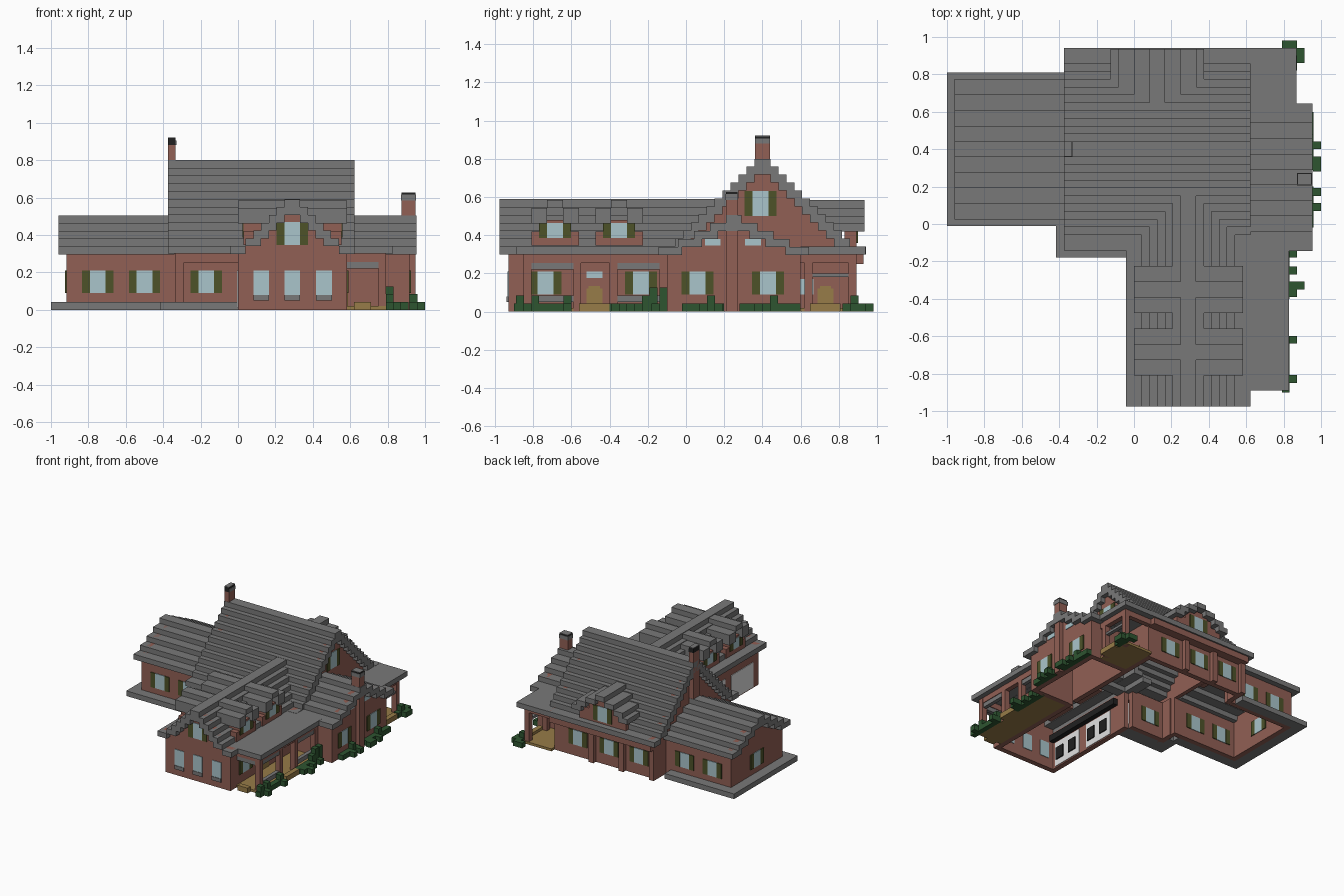
import bpy, bmesh
from mathutils import Matrix, Vector

if "Cube" in bpy.data.objects:
    bpy.data.objects.remove(bpy.data.objects["Cube"])
U = 1 / 24  # one block


def material(name, r, g, b):
    m = bpy.data.materials.new(name)
    m.use_nodes = True
    m.diffuse_color = (r, g, b, 1)
    bsdf = m.node_tree.nodes["Principled BSDF"]
    bsdf.inputs["Base Color"].default_value = (r, g, b, 1)
    bsdf.inputs["Roughness"].default_value = 0.9
    return m


SLATE = material("slate grey", .19, .19, .19)
BRICK = material("red brick", .285, .115, .09)
GLASS = material("pale glass", .40, .56, .60)
OLIVE = material("olive shutter", .075, .085, .022)
WOOD = material("tan wood", .31, .20, .065)
LEAF = material("leaf green", .027, .09, .03)
BLACK = material("soot black", .015, .015, .015)
WHITE = material("white panel", .75, .75, .75)


def part(name, mat, boxes):
    """One object made of boxes given as x0, x1, y0, y1, z0, z1."""
    bm = bmesh.new()
    for x0, x1, y0, y1, z0, z1 in boxes:
        mid = Vector((x0 + x1, y0 + y1, z0 + z1)) / 2
        size = Matrix.Diagonal((x1 - x0, y1 - y0, z1 - z0, 1))
        bmesh.ops.create_cube(bm, size=1, matrix=Matrix.Translation(mid) @ size)
    mesh = bpy.data.meshes.new(name)
    bm.to_mesh(mesh)
    bm.free()
    mesh.materials.append(mat)
    ob = bpy.data.objects.new(name, mesh)
    bpy.context.collection.objects.link(ob)


def ring(x0, x1, y0, y1, z0, z1, t=U, open_sides=""):
    """Four walls of a room, leaving out the named sides (w, e, s, n)."""
    walls = {"s": (x0, x1, y0, y0 + t, z0, z1), "n": (x0, x1, y1 - t, y1, z0, z1),
             "w": (x0, x0 + t, y0 + t, y1 - t, z0, z1),
             "e": (x1 - t, x1, y0 + t, y1 - t, z0, z1)}
    return [b for k, b in walls.items() if k not in open_sides]


def lay(axis, a0, a1, c0, c1, z0, z1):
    """Box with a along the ridge axis and c across it."""
    return (a0, a1, c0, c1, z0, z1) if axis == "x" else (c0, c1, a0, a1, z0, z1)


def gable_roof(name, axis, a0, a1, mid, top, halves, strip):
    """Hollow stepped roof, courses listed from the ridge down."""
    boxes = []
    for i, h in enumerate(halves):
        z1 = top - i * U
        if h <= strip:
            boxes.append(lay(axis, a0, a1, mid - h, mid + h, z1 - U, z1))
        else:
            boxes.append(lay(axis, a0, a1, mid - h, mid - h + strip, z1 - U, z1))
            boxes.append(lay(axis, a0, a1, mid + h - strip, mid + h, z1 - U, z1))
    part(name, SLATE, boxes)


def gable_wall(name, axis, a0, a1, mid, top, halves):
    part(name, BRICK, [lay(axis, a0, a1, mid - h + U / 2, mid + h - U / 2,
                           top - (i + 1) * U, top - i * U)
                       for i, h in enumerate(halves) if i])


def plate(side, wall, u0, u1, z0, z1, d=.005):
    """Thin plate standing out from a wall that faces the given side."""
    w = sorted((wall, wall + (d if side[0] == "+" else -d)))
    return (*w, u0, u1, z0, z1) if side[1] == "x" else (u0, u1, *w, z0, z1)


glass, shutters, sills = [], [], []


def window(side, wall, u, z0=.09, z1=.21, shutter=True, sill=False, inside=True):
    faces = [(side, wall)]
    if inside:  # repeat it on the inner face of the wall
        out = side[0] == "+"
        faces.append((("-" if out else "+") + side[1], wall - U if out else wall + U))
    for s, w in faces:
        glass.append(plate(s, w, u - U, u + U, z0, z1))
        if shutter:
            shutters.append(plate(s, w, u - 2 * U, u - U, z0, z1, .007))
            shutters.append(plate(s, w, u + U, u + 2 * U, z0, z1, .007))
    if sill:
        sills.append(plate(side, wall, u - U, u + U, z0 - .03, z0, .009))


EAVE, TOP = .30, .34
steep = lambda n: [U * (i + 1) for i in range(n - 1)] + [U * (n + 1)]
broad = lambda n: [U * (2 * i + 1) for i in range(n)]

# Ground slabs
part("left_wing_slab", SLATE, ring(-1, -.375, -.01, .81, 0, U, 2 * U, "e"))
part("front_slab", SLATE, [(-.417, 0, -.18, -.06, 0, U), (-.417, -.333, -.06, .01, 0, U)])

# Walls
part("left_wing_walls", BRICK, ring(-.917, -.3, .07, .73, 0, .31, U, "e"))
part("main_walls", BRICK, ring(-.333, .583, -.06, .86, 0, .31, U, "sw")
     + [(-.333, 0, -.06, -.018, 0, .31), (-.333, -.291, -.018, .07, 0, .31),
        (-.333, -.291, .73, .818, 0, .31)])
part("front_wing_walls", BRICK, ring(0, .583, -.93, -.02, 0, .31, U, "n"))
part("side_wing_walls", BRICK, ring(.583, .917, -.10, .60, 0, .31, U, "w"))
part("back_pilasters", BRICK, [(x, x + U, .86, .893, 0, EAVE) for x in (-.333, -.06, .21)]
     + [(-.333, .583, .86, .93, .25, EAVE)])
part("front_pilaster", BRICK, [(-.333, -.291, -.093, -.06, 0, EAVE),
                               (-.333, 0, -.10, -.06, .25, EAVE)])

# Roofs
gable_roof("main_roof", "x", -.375, .623, .4, .80, steep(12), 2 * U)
gable_roof("left_wing_roof", "x", -.96, -.34, .4, .505, broad(5), 3 * U)
gable_roof("front_wing_roof", "y", -.975, .15, .29, .59, steep(7), 2 * U)
gable_roof("side_wing_roof", "x", .58, .955, .25, .505, broad(5)[:4] + [.395], 3 * U)
part("porch_roofs", SLATE, [(.58, .83, -.89, -.1, EAVE, TOP),
                            (.58, .87, .6, .94, EAVE, TOP)])

# Gable walls
for name, x in (("main_gable_right_side", .55), ("main_gable_left_side", -.333)):
    gable_wall(name, "x", x, x + .033, .4, .80, steep(12))
gable_wall("left_wing_gable", "x", -.917, -.88, .4, .505, broad(5))
gable_wall("front_gable", "y", -.93, -.89, .29, .59, steep(7))
gable_wall("side_gable", "x", .88, .917, .25, .505, broad(5))

# Dormers on both slopes of the front wing
for i, y in enumerate((-.685, -.35)):
    gable_roof(f"cross_dormer_roof_{i}", "x", 0, .583, y, .585, [U, 3 * U, 3 * U], 2 * U)
    part(f"cross_dormer_walls_{i}", BRICK,
         [(.03, .553, y - 3 * U, y + 3 * U, .345, .42),
          (.03, .553, y - 2 * U, y + 2 * U, .42, .48)])
    window("+x", .553, y, .385, .465, inside=False)
    window("-x", .03, y, .385, .465, inside=False)

# Dormer on the back slope
gable_roof("back_dormer_roof", "y", .6, .935, .125, .585, [U, 3 * U, 5 * U, 6 * U], 2 * U)
part("back_dormer_walls", BRICK, [(.125 - h, .125 + h, .83, .893, z0, z1)
                                  for h, z0, z1 in ((5 * U, .32, .44), (3 * U, .44, .49), (2 * U, .49, .53))])
window("+y", .893, .125, .36, .48, inside=False)

# Windows
for x in (-.75, -.5):
    window("-y", .07, x)
    window("+y", .73, x)
window("-y", -.06, -.17)
for x in (-.18, .09, .37):
    window("+y", .86, x)
for x in (.125, .29, .46):
    window("-y", -.93, x, .08, .21, False, True)
window("-y", -.93, .29, .345, .47)
window("-x", -.917, .4)
window("+x", .583, .39, .50, .63, inside=False)
for y in (.06, .43):
    window("+x", .917, y)
for y in (-.735, -.235):
    window("+x", .583, y)
for y in (.14, .35):
    window("+x", .917, y, .345, .38, False, inside=False)
window("+x", .583, -.48, .175, .21, False)
window("+x", .583, .625, .09, .17, False)
part("window_panes", GLASS, glass)
part("shutters", OLIVE, shutters)
part("window_sills", SLATE, sills)

# Garage doors on the inner side of the front wing
part("garage_doors", WHITE, [plate(s, x, y, y + .28, .01, .21)
                             for s, x in (("-x", 0), ("+x", U)) for y in (-.86, -.50)])
part("garage_door_panels", BLACK, [(U, U + .014, y, y + .08, .06, .16)
                                   for y in (-.84, -.70, -.48, -.34)])
part("garage_frame", BLACK, [(U, U + .04, -.88, -.14, .22, .27)])

# Porches
part("porch_floors", WOOD, [(.583, .79, -.85, -.10, 0, .02), (.583, .83, .60, .90, 0, .02),
                            (.79, .83, -.56, -.40, 0, U), (.83, .87, .65, .81, 0, U),
                            (.62, .71, -.89, -.85, 0, U)])
part("porch_doors", WOOD, [plate("+x", .583, y - h, y + h, .02, z)
                           for y in (-.48, .73) for h, z in ((U, .12), (U * .7, .135))])
posts = [(.75, y) for y in (-.85, -.59, -.40, -.14)] + [(.79, .85), (.79, .62)]
part("porch_posts", BRICK, [(x, x + U, y, y + U, 0, EAVE) for x, y in posts]
     + [(.75, .79, -.85, -.10, .255, EAVE), (.79, .83, .60, .89, .255, EAVE),
        (.583, .75, -.85, -.81, .255, EAVE), (.583, .79, .85, .89, .255, EAVE)])
part("porch_rails", SLATE, [(.755, .785, y0, y1, z, z + .035)
                            for y0, y1 in ((-.81, -.59), (-.36, -.14)) for z in (.05, .22)]
     + [(.583, .75, -.845, -.815, .22, .255), (.795, .825, .66, .85, .18, .2)])

# Chimneys, with soot on the rim and a slate lid
part("ridge_chimney", BRICK, [(-.375, -.335, .36, .44, .3, .88)])
part("ridge_chimney_rim", BLACK, [(-.375, -.335, .36, .44, .88, .917)])
part("ridge_chimney_lid", SLATE, [(-.375, -.335, .36, .44, .917, .921),
                                  plate("+x", -.335, .36, .44, .88, .905)])
part("side_chimney", BRICK, [(.875, .95, .21, .27, 0, .585)])
part("side_chimney_collar", SLATE, [(.872, .953, .207, .273, .585, .615)])
part("side_chimney_rim", BLACK, [(.875, .95, .21, .27, .615, .624)])
part("side_chimney_lid", SLATE, [(.875, .95, .21, .27, .624, .627)])

# Bushes: low hedges, blocks growing outward, and taller blocks
hedges = [(.79, -.90, -.60), (.79, -.40, -.08), (.917, -.02, .20), (.917, .29, .60), (.83, .82, .94)]
nubs = [(.83, -.85), (.83, -.64), (.83, -.39), (.83, -.35), (.87, -.35), (.83, -.27), (.83, -.18),
        (.958, .07), (.958, .15), (.958, .28), (.958, .32), (.958, .40), (.87, .86), (.87, .90),
        (.79, .94), (.83, .94)]
tall = [(.79, -.89, 2), (.79, -.81, 2), (.79, -.64, 2), (.79, -.19, 3), (.79, -.14, 3),
        (.79, -.23, 2), (.917, .11, 2), (.917, .44, 2), (.83, .86, 2)]
part("bushes", LEAF, [(x, x + U, y0, y1, 0, U) for x, y0, y1 in hedges]
     + [(x, x + U, y, y + U, 0, U) for x, y in nubs]
     + [(x, x + U, y, y + U, U, n * U) for x, y, n in tall])
